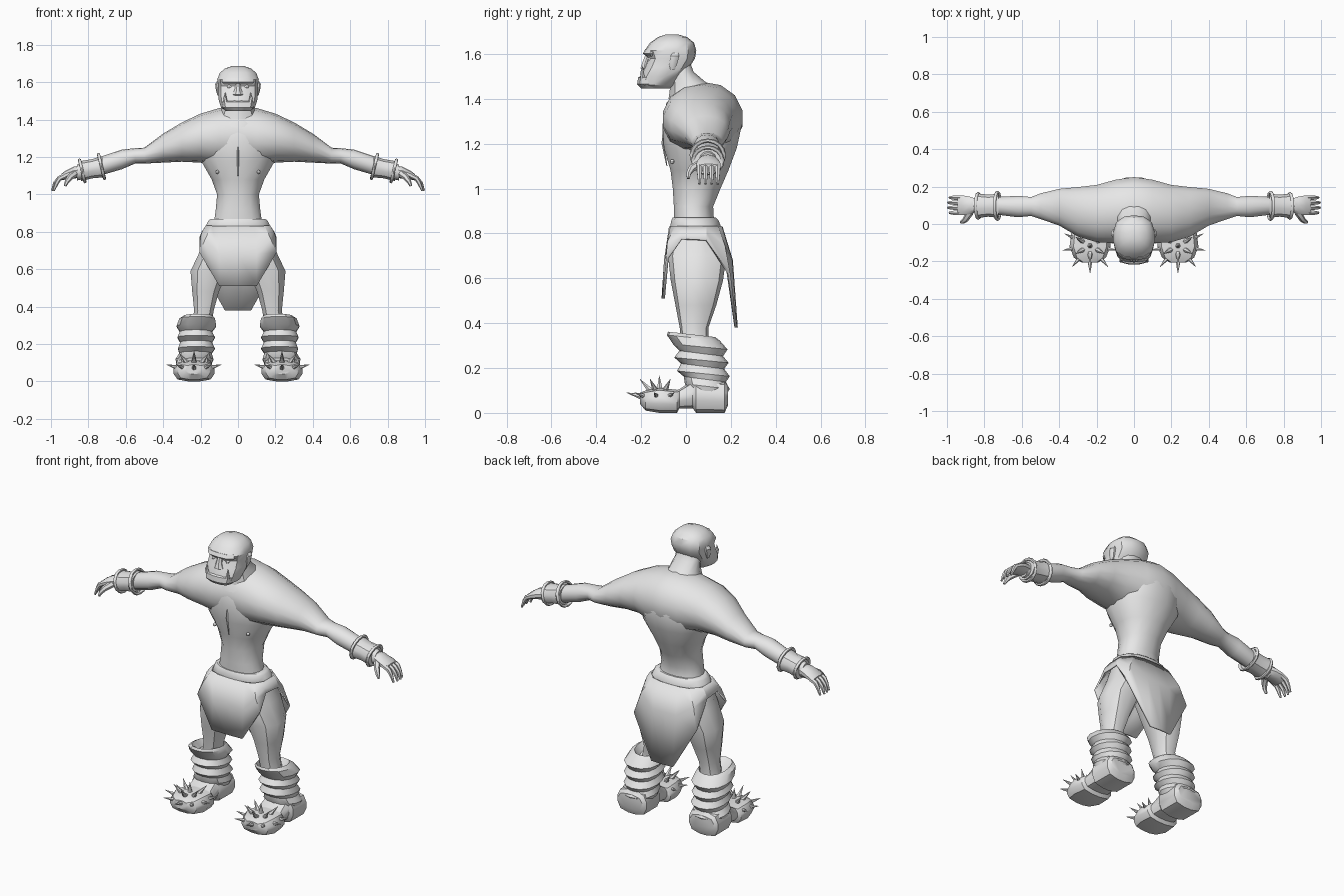
import bpy, bmesh, math
from mathutils import Vector, Matrix

GREY = bpy.data.materials.new("plain_grey")
GREY.diffuse_color = (0.8, 0.8, 0.8, 1)


def finish(name, bm, mirror=False, angle=35):
    bmesh.ops.recalc_face_normals(bm, faces=bm.faces[:])
    me = bpy.data.meshes.new(name)
    bm.to_mesh(me)
    bm.free()
    me.materials.append(GREY)
    me.shade_smooth()
    me.set_sharp_from_angle(angle=math.radians(angle))
    ob = bpy.data.objects.new(name, me)
    bpy.context.collection.objects.link(ob)
    if mirror:
        ob.modifiers.new("mirror", 'MIRROR').use_mirror_merge = False
    return ob


def skin(bm, rings):
    rows = [[bm.verts.new(p) for p in r] for r in rings]
    n = len(rows[0])
    for a, b in zip(rows, rows[1:]):
        for i in range(n):
            bm.faces.new((a[i], a[(i + 1) % n], b[(i + 1) % n], b[i]))
    bm.faces.new(rows[0])
    bm.faces.new(rows[-1])


def loft(name, axis, sections, n=12, power=2.3, mirror=False, angle=35, slope=0):
    """Sections are (position, a0, a1, b0, b1): bounds of a rounded outline."""
    rings = []
    for s, a0, a1, b0, b1 in sections:
        ring = []
        for i in range(n):
            t = math.tau * (i + 0.5) / n
            c, d = math.cos(t), math.sin(t)
            k = (abs(c) ** power + abs(d) ** power) ** (-1 / power)
            # stretch so the flat sides reach the bounds
            k /= math.cos(math.pi / n) if n < 10 else 1
            c = max(-1, min(1, c * k))
            d = max(-1, min(1, d * k))
            a = (a0 + a1) / 2 + (a1 - a0) / 2 * c
            b = (b0 + b1) / 2 + (b1 - b0) / 2 * d
            ring.append({'x': (s, a, b), 'y': (a, s, b), 'z': (a, b, s - slope * d)}[axis])
        rings.append(ring)
    bm = bmesh.new()
    skin(bm, rings)
    return finish(name, bm, mirror, angle)


def tube(bm, points, radii, n=6):
    pts = [Vector(p) for p in points]
    rings = []
    for i, p in enumerate(pts):
        d = (pts[min(i + 1, len(pts) - 1)] - pts[max(i - 1, 0)]).normalized()
        u = d.orthogonal().normalized()
        if abs(d.y) < 0.9:
            u = d.cross(Vector((0, 1, 0))).normalized()
        v = d.cross(u)
        rings.append([p + (u * math.cos(math.tau * k / n) + v * math.sin(math.tau * k / n)) * radii[i]
                      for k in range(n)])
    skin(bm, rings)


def sym(rows):
    return [(z, -w, w, y0, y1) for z, w, y0, y1 in rows]


# torso and neck
loft("torso", 'z', sym([
    (.72, .10, -.04, .13), (.80, .15, -.05, .14), (.87, .127, -.055, .125), (.92, .12, -.055, .122),
    (1.0, .113, -.06, .155), (1.08, .142, -.07, .19), (1.18, .20, -.10, .228),
    (1.28, .21, -.107, .25), (1.38, .17, -.09, .22), (1.45, .10, -.03, .14)]), n=16)
loft("neck", 'z', sym([(1.40, .11, -.08, .16), (1.47, .085, -.07, .095),
                       (1.52, .075, -.07, .035), (1.56, .07, -.06, .02)]))

# shoulders running out into both arms as one body
half = [(.10, -.107, .24, 1.15, 1.462), (.20, -.10, .212, 1.17, 1.432), (.30, -.07, .20, 1.175, 1.385),
        (.40, -.01, .19, 1.17, 1.325), (.50, .025, .165, 1.165, 1.25), (.55, .042, .145, 1.165, 1.247),
        (.62, .035, .152, 1.135, 1.24), (.74, .05, .145, 1.10, 1.20), (.86, .06, .135, 1.075, 1.16)]
loft("shoulders_and_arms", 'x', [(-s[0],) + s[1:] for s in half[::-1]] +
     [(0, -.10, .255, 1.15, 1.475)] + half, n=14, power=2.1)

# breastbone ridge and chest points
bm = bmesh.new()
tube(bm, [(0, -.085, 1.10), (0, -.103, 1.20), (0, -.10, 1.29)], [.002, .006, .002], 4)
finish("breastbone", bm)
bm = bmesh.new()
bmesh.ops.create_uvsphere(bm, u_segments=8, v_segments=6, radius=.01,
                          matrix=Matrix.Translation((.11, -.062, 1.12)))
finish("chest_point", bm, True)

# wrist guards with raised rims
loft("wrist_guard", 'x', [(.725, .032, .163, 1.09, 1.207), (.78, .038, .158, 1.085, 1.19),
                          (.84, .03, .165, 1.07, 1.18)], mirror=True)
for name, x, z, r in (("wrist_rim_inner", .73, 1.15, .064), ("wrist_rim_outer", .833, 1.126, .058)):
    bm = bmesh.new()
    ring = []
    for i in range(16):
        t = math.tau * i / 16
        c = Vector((x + .25 * r * math.sin(t), .097 + 1.13 * r * math.cos(t), z + r * math.sin(t)))
        out = Vector((0, math.cos(t), math.sin(t)))
        ring.append([bm.verts.new(c + out * (.009 * math.cos(q)) + Vector((.009 * math.sin(q), 0, 0)))
                     for q in (0, math.tau / 6, math.tau / 3, math.pi, -math.tau / 3, -math.tau / 6)])
    for i in range(16):
        a, b = ring[i], ring[(i + 1) % 16]
        for k in range(6):
            bm.faces.new((a[k], a[(k + 1) % 6], b[(k + 1) % 6], b[k]))
    finish(name, bm, True, 60)

# hands
loft("palm", 'x', [(.84, .065, .135, 1.09, 1.155), (.88, .05, .148, 1.085, 1.148),
                   (.92, .045, .155, 1.08, 1.128), (.945, .048, .153, 1.075, 1.11)], n=10, mirror=True)
bm = bmesh.new()
for i in range(4):
    y = .060 + .027 * i
    r = -.008 if i in (0, 3) else 0
    tube(bm, [(.925, y, 1.10), (.955, y, 1.086), (.978 + r, y, 1.06), (.994 + r, y, 1.02)],
         [.014, .0135, .011, .006])
tube(bm, [(.875, .065, 1.11), (.90, .025, 1.09), (.915, .012, 1.068), (.925, .01, 1.045)],
     [.02, .016, .012, .007])
finish("fingers", bm, True, 50)

# head
loft("head", 'z', sym([
    (1.445, .06, -.195, -.07), (1.462, .09, -.212, -.05), (1.50, .103, -.205, -.02),
    (1.54, .108, -.185, .015), (1.58, .106, -.17, .04), (1.615, .112, -.185, .046),
    (1.65, .098, -.16, .036), (1.675, .068, -.125, .005), (1.687, .03, -.09, -.035)]), n=14, power=2.7)
loft("brow", 'z', sym([(1.588, .075, -.175, -.12), (1.602, .088, -.192, -.10), (1.622, .08, -.182, -.10)]),
     n=10, power=3)
loft("nose", 'z', sym([(1.525, .02, -.185, -.15), (1.535, .03, -.203, -.15),
                       (1.56, .018, -.195, -.15), (1.60, .012, -.18, -.14)]), n=8)
loft("lower_jaw", 'z', sym([(1.445, .065, -.20, -.11), (1.465, .085, -.218, -.10),
                            (1.495, .088, -.214, -.10), (1.503, .075, -.20, -.10)]), n=12, power=3)
bm = bmesh.new()
tube(bm, [(.065, -.192, 1.49), (.07, -.197, 1.515), (.068, -.192, 1.548)], [.012, .009, .001])
finish("tusk", bm, True)
bm = bmesh.new()
bmesh.ops.create_uvsphere(bm, u_segments=8, v_segments=6, radius=.014,
                          matrix=Matrix.Translation((.045, -.158, 1.575)))
finish("eye", bm, True)
loft("ear", 'z', [(1.53, .095, .110, -.07, -.05), (1.555, .095, .118, -.075, -.04),
                  (1.59, .095, .122, -.07, -.03), (1.605, .095, .112, -.06, -.035)], n=8, mirror=True)

# belt
loft("belt", 'z', sym([(.81, .17, -.07, .158), (.825, .176, -.073, .16),
                       (.86, .16, -.066, .145), (.87, .145, -.06, .135)]), n=16)

# loincloth: long flaps front and back, short at the hips; columns of top, middle, bottom
columns = [
    ((0, -.07, .83), (0, -.092, .68), (0, -.103, .51)),
    ((.09, -.065, .83), (.10, -.088, .68), (.10, -.10, .51)),
    ((.14, -.045, .83), (.172, -.078, .76), (.205, -.083, .69)),
    ((.168, .0, .83), (.186, -.02, .80), (.195, -.02, .775)),
    ((.168, .09, .83), (.188, .09, .80), (.20, .09, .77)),
    ((.12, .14, .83), (.17, .17, .74), (.205, .192, .62)),
    ((.06, .155, .83), (.075, .20, .68), (.07, .222, .38)),
    ((0, .157, .83), (0, .203, .68), (0, .225, .38))]
bm = bmesh.new()
cols = columns + [tuple((-x, y, z) for x, y, z in c) for c in columns[-2:0:-1]]
rows = [[bm.verts.new(p) for p in c] for c in cols]
for i in range(len(rows)):
    a, b = rows[i], rows[(i + 1) % len(rows)]
    for k in range(2):
        bm.faces.new((a[k], a[k + 1], b[k + 1], b[k]))
ob = finish("loincloth", bm, angle=25)
mod = ob.modifiers.new("thickness", 'SOLIDIFY')
mod.thickness, mod.offset = .012, 0

# legs
loft("leg", 'z', [(.82, .01, .165, -.05, .135), (.70, .008, .205, -.08, .18), (.59, .05, .257, -.068, .165),
                  (.48, .10, .247, -.047, .135), (.38, .128, .236, -.028, .10), (.30, .14, .25, -.02, .10)],
     n=10, mirror=True)

# boot shafts with sagging folds
loft("boot_shaft", 'z', [
    (.31, .145, .265, -.03, .10), (.35, .135, .29, -.08, .13), (.335, .122, .315, -.085, .15),
    (.295, .115, .33, -.058, .185), (.265, .138, .312, -.03, .165), (.235, .122, .325, -.052, .19),
    (.208, .138, .31, -.022, .17), (.175, .122, .322, -.04, .195), (.15, .14, .315, -.01, .178),
    (.118, .13, .335, -.005, .195), (.095, .14, .33, .01, .18)], n=14, mirror=True, slope=.012)

# boot feet with heel, raised arch and round toe
loft("boot_foot", 'y', [
    (.188, .16, .315, .035, .12), (.172, .14, .332, 0, .14), (.045, .14, .332, 0, .15),
    (.03, .15, .315, .02, .145), (-.03, .145, .32, .02, .105), (-.04, .13, .335, 0, .103),
    (-.12, .125, .345, 0, .112), (-.18, .15, .322, .01, .10), (-.205, .19, .28, .04, .09)],
     n=12, power=3.2, mirror=True)

# spikes fanned over the toe
bm = bmesh.new()
centre = Vector((.235, -.115, .05))
for elevation, azimuths, base, tip in (
        (15, (-205, -170, -130, -90, -50, -10, 25), .075, .155),
        (48, (-210, -150, -90, -30, 30), .06, .135), (88, (-90,), .05, .117)):
    e = math.radians(elevation)
    for az in azimuths:
        a = math.radians(az)
        d = Vector((math.cos(e) * math.cos(a), math.cos(e) * math.sin(a), math.sin(e)))
        tube(bm, [centre + d * base, centre + d * tip], [.016, .0008])
finish("toe_spikes", bm, True)
